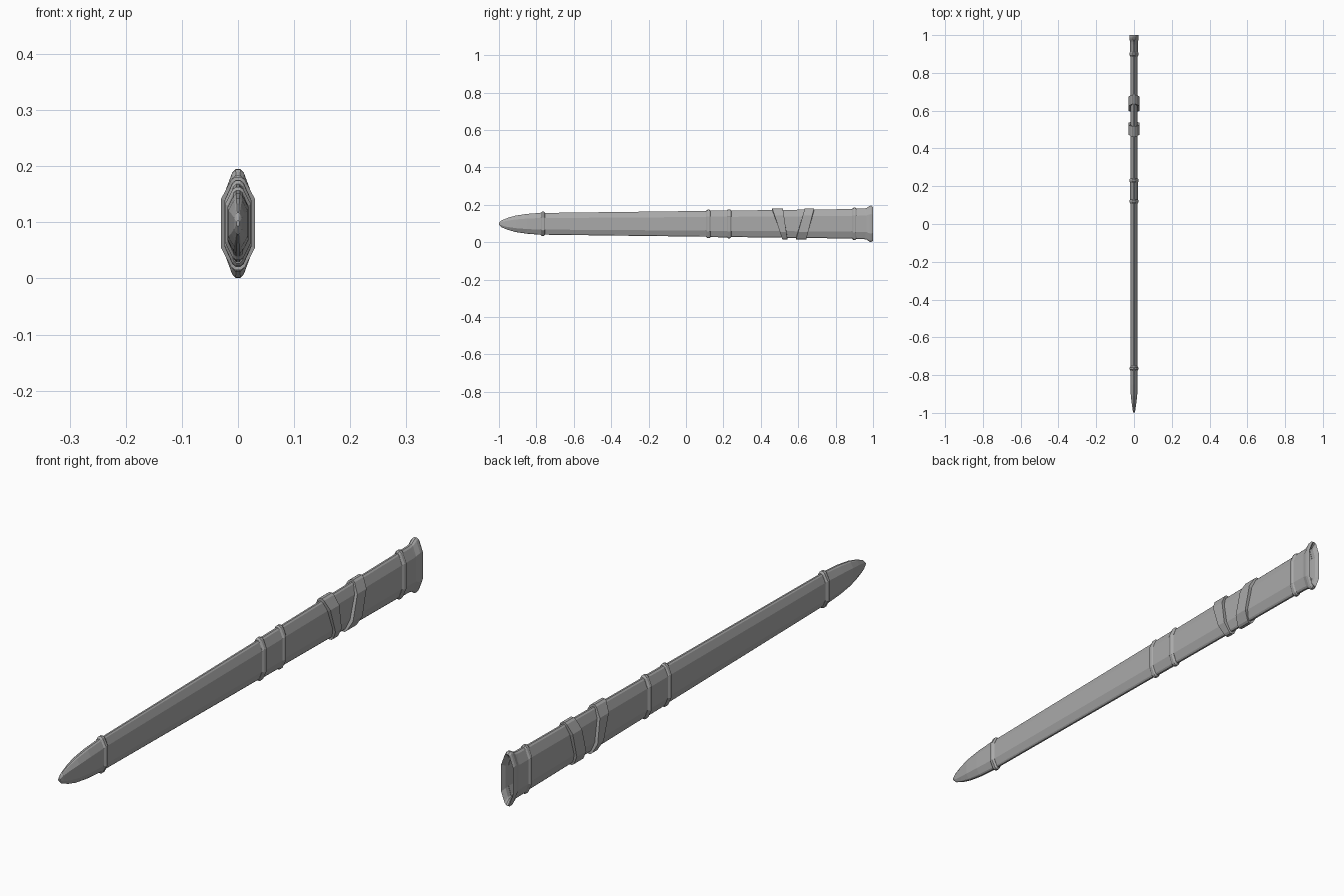
import bpy, bmesh

CENTRE = 0.098

old = bpy.data.objects.get("Cube")
if old:
    bpy.data.objects.remove(old, do_unlink=True)

grey = bpy.data.materials.new("plain grey")
grey.use_nodes = True
colour = (0.4, 0.4, 0.4, 1)
grey.diffuse_color = colour
grey.node_tree.nodes["Principled BSDF"].inputs["Base Color"].default_value = colour


def section(y, w, h, lean=0):
    """Tall faceted outline; lean shifts the top along y."""
    quarter = [(1, 0.53), (0.42, 0.93), (0.17, 1)]
    right = [(x, -z) for x, z in reversed(quarter)] + quarter
    ring = right + [(-x, -z) for x, z in right]
    return [(x * w, y + lean * z, CENTRE + z * h) for x, z in ring]


def loft(name, rings, closed=False, cap_start=False, cap_end=False):
    bm = bmesh.new()
    loops = [[bm.verts.new(p) for p in ring] for ring in rings]
    pairs = list(zip(loops, loops[1:]))
    if closed:
        pairs.append((loops[-1], loops[0]))
    for a, b in pairs:
        for i in range(len(a)):
            j = (i + 1) % len(a)
            bm.faces.new((a[i], a[j], b[j], b[i]))
    if cap_start:
        bm.faces.new(loops[0])
    if cap_end:
        bm.faces.new(loops[-1])
    bmesh.ops.recalc_face_normals(bm, faces=bm.faces)
    mesh = bpy.data.meshes.new(name)
    bm.to_mesh(mesh)
    bm.free()
    mesh.materials.append(grey)
    obj = bpy.data.objects.new(name, mesh)
    bpy.context.collection.objects.link(obj)
    return obj


def height(y):
    """Half height of the tapering sheath."""
    return 0.058 + (y + 0.77) * 0.0126


def width(y):
    return 0.0175 + (y + 0.77) * 0.001


# Sheath body, hollow behind the mouth
sheath = [section(y, width(y), height(y)) for y in (-0.77, 0.97)]
hollow = [section(y, width(y) - 0.005, height(y) - 0.01) for y in (0.97, -0.7)]
loft("sheath_body", sheath + hollow, cap_start=True, cap_end=True)

# Rounded tip
tip = [(-1, 0.003, 0.005), (-0.985, 0.007, 0.019), (-0.95, 0.012, 0.033),
       (-0.91, 0.017, 0.044), (-0.85, 0.019, 0.053), (-0.77, 0.019, 0.059)]
loft("tip_cap", [section(*p) for p in tip], cap_start=True, cap_end=True)

# Raised ridge rings
for name, y in (("tip_ring", -0.765), ("middle_ring_front", 0.12),
                ("middle_ring_back", 0.23), ("throat_ring", 0.9)):
    steps = [(-0.012, 0.001), (-0.005, 0.007), (0.005, 0.007), (0.012, 0.001)]
    loft(name, [section(y + d, width(y) + e * 0.8, height(y) + e) for d, e in steps],
         cap_start=True, cap_end=True) if y < 0.5 else loft(
        name, [section(y + d, width(y) + e * 0.8, height(y) + e) for d, e in steps]
        + [section(y + d, width(y) - 0.003, height(y) - 0.005) for d in (0.012, -0.012)],
        closed=True)

# Collars between rings
for name, a, b in (("middle_collar", 0.12, 0.23), ("throat_collar", 0.9, 0.96)):
    loft(name, [section(y, width(y) + e, height(y) + e)
                for y, e in ((a, 0.002), (b, 0.002), (b, -0.003), (a, -0.003))], closed=True)

# Flared open mouth
mouth = [(0.945, 0.0205, 0.081), (0.965, 0.021, 0.084), (0.982, 0.025, 0.096),
         (0.991, 0.025, 0.097), (1.0, 0.023, 0.09), (0.985, 0.016, 0.074),
         (0.945, 0.014, 0.07)]
loft("mouth_rim", [section(*p) for p in mouth], closed=True)

# Slanted carrying straps
for name, y0, y1, lean0, lean1 in (("front_strap", 0.488, 0.53, -0.027, -0.012),
                                   ("back_strap", 0.612, 0.664, 0.023, 0.021)):
    loft(name, [section(y0, 0.03, 0.083, lean0), section(y1, 0.03, 0.083, lean1),
                section(y1, 0.017, 0.07, lean1), section(y0, 0.017, 0.07, lean0)], closed=True)
